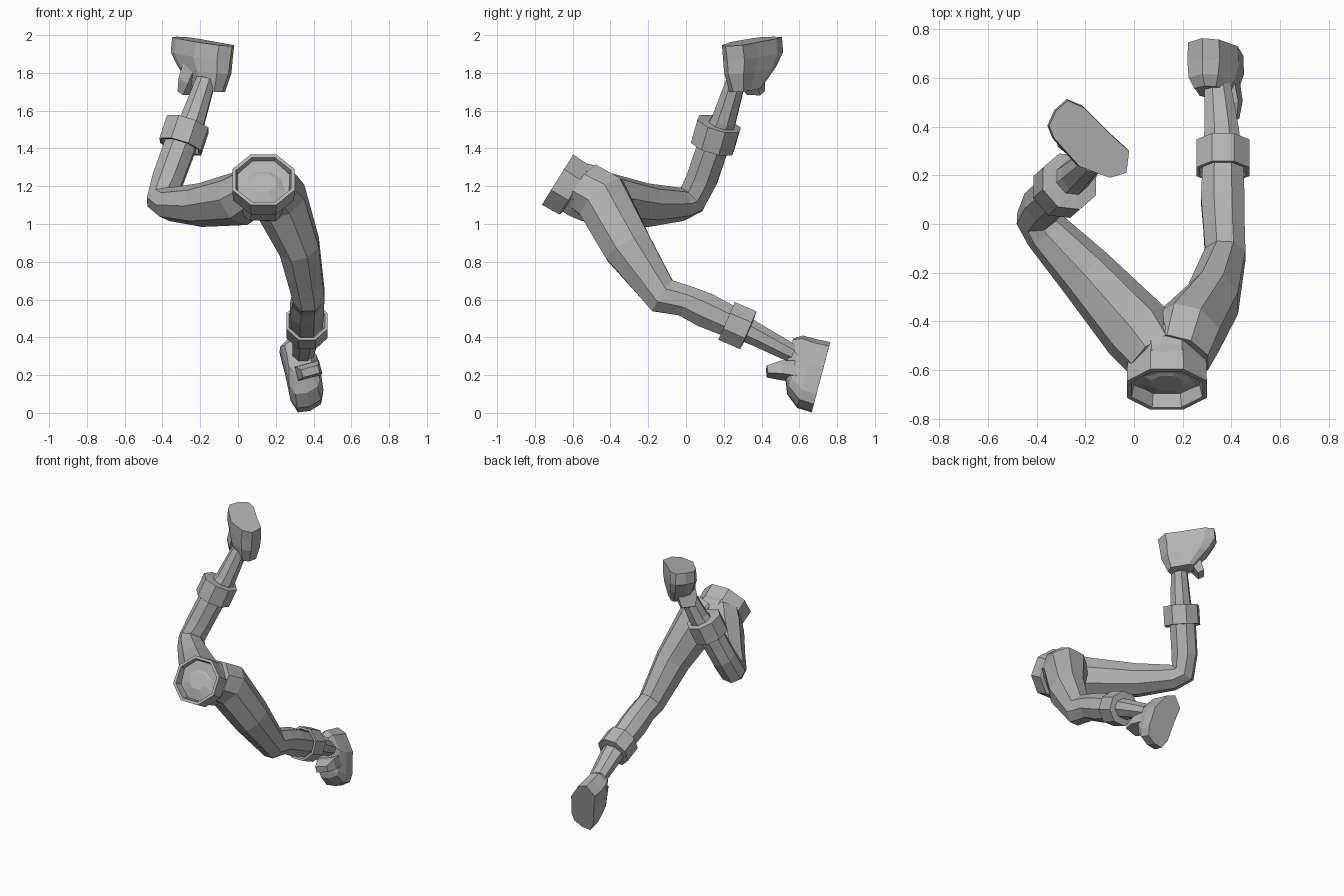
import bpy
import bmesh
from math import cos, sin, pi
from mathutils import Vector

cube = bpy.data.objects.get("Cube")
if cube:
    bpy.data.objects.remove(cube)

grey = bpy.data.materials.new("plain grey")
grey.use_nodes = True
COLOUR = (0.45, 0.45, 0.45, 1)
grey.diffuse_color = COLOUR
grey.node_tree.nodes["Principled BSDF"].inputs["Base Color"].default_value = COLOUR


def skin(name, rings):
    """Join rings of points into one closed flat-shaded mesh."""
    bm = bmesh.new()
    loops = [[bm.verts.new(p) for p in ring] for ring in rings]
    n = len(loops[0])
    for low, high in zip(loops, loops[1:]):
        for i in range(n):
            j = (i + 1) % n
            bm.faces.new((low[i], low[j], high[j], high[i]))
    bm.faces.new(loops[0][::-1])
    bm.faces.new(loops[-1])
    bmesh.ops.recalc_face_normals(bm, faces=bm.faces[:])
    mesh = bpy.data.meshes.new(name)
    bm.to_mesh(mesh)
    bm.free()
    mesh.materials.append(grey)
    obj = bpy.data.objects.new(name, mesh)
    bpy.context.collection.objects.link(obj)


def loft(name, stations, side, axis=None, sides=8):
    """Tube through (centre, side radius, depth radius) stations."""
    centres = [Vector(s[0]) for s in stations]
    rings = []
    for k, (c, ra, rb) in enumerate(stations):
        if axis:
            t = Vector(axis).normalized()
        else:
            before, after = centres[max(k - 1, 0)], centres[min(k + 1, len(centres) - 1)]
            t = ((centres[k] - before).normalized() + (after - centres[k]).normalized()).normalized()
        a = Vector(side)
        a = (a - t * a.dot(t)).normalized()
        b = t.cross(a)
        angles = [2 * pi * (i + 0.5) / sides for i in range(sides)]
        rings.append([centres[k] + a * ra * cos(w) + b * rb * sin(w) for w in angles])
    skin(name, rings)


def cuff(name, start, end, r, side):
    """Band around the shin, open toward the knee and closed toward the ankle."""
    s, e = Vector(start), Vector(end)
    lip = (e - s) * 0.3
    loft(name, [(s + lip, r * 0.7, r * 0.7), (s, r * 0.87, r * 0.87), (s, r, r),
                (e, r, r), (e + lip * 0.1, r * 0.6, r * 0.6)],
         side, axis=e - s)


# sole outline: (toward toe, sideways)
SOLE = [(.18, .075), (.11, .095), (-.04, .083), (-.15, .08), (-.2, .005),
        (-.16, -.055), (-.035, -.1), (.12, -.08), (.17, -.055), (.19, .01)]


def foot(name, centre, toe, normal, mirror, depth):
    c, u, n = Vector(centre), Vector(toe).normalized(), Vector(normal)
    n = (n - u * n.dot(u)).normalized()
    w = u.cross(n) * mirror

    def at(along, across, height):
        return c + u * along + w * across - n * height

    levels = [(0, 1, 1, 0), (.08, .98, 1.04, 0), (.15, .83, .95, -.03), (depth, .45, .7, -.075)]
    skin(name + "_foot", [[at(p * su + shift, q * sw, h) for p, q in SOLE]
                          for h, su, sw, shift in levels])
    # flap standing up over the instep
    loft(name + "_instep_flap", [(at(.01, -.02, .13), .09, .06), (at(.03, -.03, .22), .09, .05),
                                 (at(.055, -.03, .285), .065, .03)], w, sides=4)


# pelvis
X = (1, 0, 0)
loft("pelvis", [((.135, -.64, 1.215), .15, .14), ((.135, -.56, 1.18), .165, .16),
                ((.13, -.49, 1.14), .18, .15), ((.13, -.41, 1.1), .11, .1)], X)

# waistband with a recessed opening
loft("waistband", [((.135, -.58, 1.175), .145, .14), ((.135, -.59, 1.18), .175, .165),
                   ((.135, -.68, 1.235), .178, .17), ((.135, -.68, 1.235), .158, .15),
                   ((.135, -.63, 1.205), .145, .137), ((.135, -.655, 1.22), .07, .06)],
     X, axis=(0, -.85, .53))

# trailing left leg
loft("left_leg", [((.185, -.54, 1.2), .135, .14), ((.22, -.445, 1.135), .15, .155),
                  ((.325, -.31, .88), .115, .14), ((.375, -.125, .62), .09, .105),
                  ((.37, -.01, .595), .092, .09), ((.365, .1, .545), .097, .1),
                  ((.365, .24, .48), .09, .09)], X)
cuff("left_cuff", (.365, .215, .487), (.365, .33, .437), .118, X)
loft("left_ankle", [((.365, .27, .465), .085, .075), ((.36, .38, .41), .077, .065),
                    ((.34, .6, .295), .055, .05)], X)
foot("left", (.34, .715, .19), (.1, -.09, -.34), (0, .97, -.25), -1, .195)

# raised right leg
SIDE = (.75, .65, -.35)
loft("right_leg", [((.09, -.54, 1.19), .13, .135), ((.015, -.44, 1.135), .15, .145),
                   ((-.2, -.2, 1.1), .12, .115), ((-.36, -.03, 1.105), .095, .09),
                   ((-.4, .03, 1.13), .088, .09), ((-.37, .085, 1.24), .088, .09),
                   ((-.3, .15, 1.43), .09, .09)], SIDE)
cuff("right_cuff", (-.305, .14, 1.41), (-.265, .175, 1.53), .124, SIDE)
loft("right_ankle", [((-.285, .16, 1.46), .08, .08), ((-.24, .2, 1.55), .07, .07),
                     ((-.17, .265, 1.76), .055, .055)], SIDE)
foot("right", (-.185, .335, 1.967), (-.75, .64, .13), (.05, -.03, 1), 1, .25)
